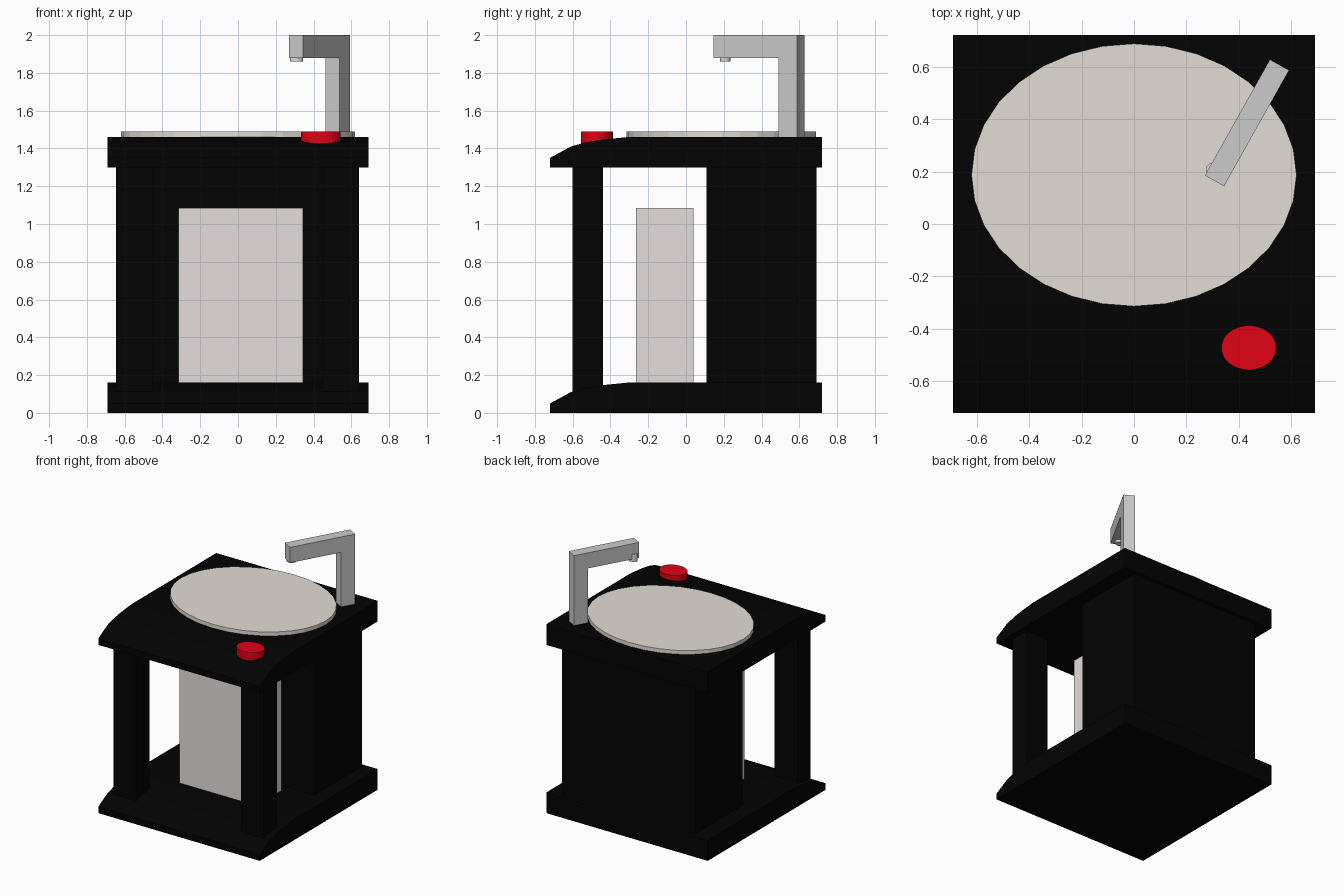
import bpy, bmesh, math
from mathutils import Matrix, Vector

if "Cube" in bpy.data.objects:
    bpy.data.objects.remove(bpy.data.objects["Cube"])


def material(name, rgb):
    m = bpy.data.materials.new(name)
    m.diffuse_color = (*rgb, 1)
    m.use_nodes = True
    m.node_tree.nodes["Principled BSDF"].inputs["Base Color"].default_value = m.diffuse_color
    return m


black = material("black", (0.001, 0.001, 0.001))
red = material("red", (0.75, 0.001, 0.008))
stone = material("stone", (0.77, 0.72, 0.66))
panel_grey = material("panel_grey", (0.77, 0.73, 0.72))
metal = material("metal", (0.57, 0.57, 0.57))


def finish(name, bm, mat):
    bmesh.ops.recalc_face_normals(bm, faces=bm.faces[:])
    me = bpy.data.meshes.new(name)
    bm.to_mesh(me)
    bm.free()
    me.materials.append(mat)
    ob = bpy.data.objects.new(name, me)
    bpy.context.collection.objects.link(ob)
    return ob


def box(name, x, y, z, mat):
    bm = bmesh.new()
    bmesh.ops.create_cube(bm, size=1)
    size = Vector((x[1] - x[0], y[1] - y[0], z[1] - z[0]))
    mid = Vector((sum(x), sum(y), sum(z))) / 2
    bmesh.ops.scale(bm, vec=size, verts=bm.verts)
    bmesh.ops.translate(bm, vec=mid, verts=bm.verts)
    return finish(name, bm, mat)


def disc(name, x, y, rx, ry, z0, z1, mat):
    bm = bmesh.new()
    bmesh.ops.create_cone(bm, cap_ends=True, segments=32, radius1=1, radius2=1, depth=1)
    bmesh.ops.scale(bm, vec=(rx, ry, z1 - z0), verts=bm.verts)
    bmesh.ops.translate(bm, vec=(x, y, (z0 + z1) / 2), verts=bm.verts)
    return finish(name, bm, mat)


def extrude_profile(name, profile, x0, x1, mat, matrix=Matrix()):
    """Profile in the y-z plane, extruded along x."""
    bm = bmesh.new()
    face = bm.faces.new([bm.verts.new((x0, y, z)) for y, z in profile])
    ext = bmesh.ops.extrude_face_region(bm, geom=[face])
    verts = [g for g in ext["geom"] if isinstance(g, bmesh.types.BMVert)]
    bmesh.ops.translate(bm, vec=(x1 - x0, 0, 0), verts=verts)
    # extruding leaves the start cap out when it is a lone face, so restore it if needed
    bmesh.ops.holes_fill(bm, edges=[e for e in bm.edges if e.is_boundary], sides=0)
    bmesh.ops.transform(bm, matrix=matrix, verts=bm.verts)
    return finish(name, bm, mat)


# Base and counter slabs with curved front edge
slab = [(-0.72, 0), (-0.72, 0.05), (-0.61, 0.11), (-0.53, 0.133), (-0.44, 0.147),
        (-0.31, 0.16), (0.72, 0.16), (0.72, 0)]
for name, z in (("base_slab", 0), ("counter_slab", 1.30)):
    extrude_profile(name, [(y, h + z) for y, h in slab], -0.69, 0.69, black)

# Rear cabinet (narrower than the posts), front posts and inner panel
box("rear_cabinet", (-0.56, 0.575), (0.108, 0.69), (0.16, 1.30), black)
for side, x in (("left", (-0.645, -0.45)), ("right", (0.445, 0.64))):
    box("front_post_" + side, x, (-0.60, -0.44), (0.11, 1.30), black)
box("inner_panel", (-0.315, 0.343), (-0.265, 0.04), (0.16, 1.085), panel_grey)

# Oval top plate and push button
disc("top_plate", 0, 0.187, 0.62, 0.501, 1.46, 1.49, stone)
disc("button", 0.438, -0.472, 0.105, 0.085, 1.425, 1.49, red)

# Angled faucet: L profile, arm running along local -y
faucet = [(0, 1.46), (0, 2.0), (-0.507, 2.0), (-0.507, 1.88), (-0.11, 1.88), (-0.11, 1.46)]
turn = Matrix.Translation((0.555, 0.607, 0)) @ Matrix.Rotation(math.radians(-29.3), 4, 'Z')
extrude_profile("faucet", faucet, -0.042, 0.042, metal, turn)
disc("faucet_nozzle", 0.309, 0.207, 0.035, 0.028, 1.86, 1.92, stone)
